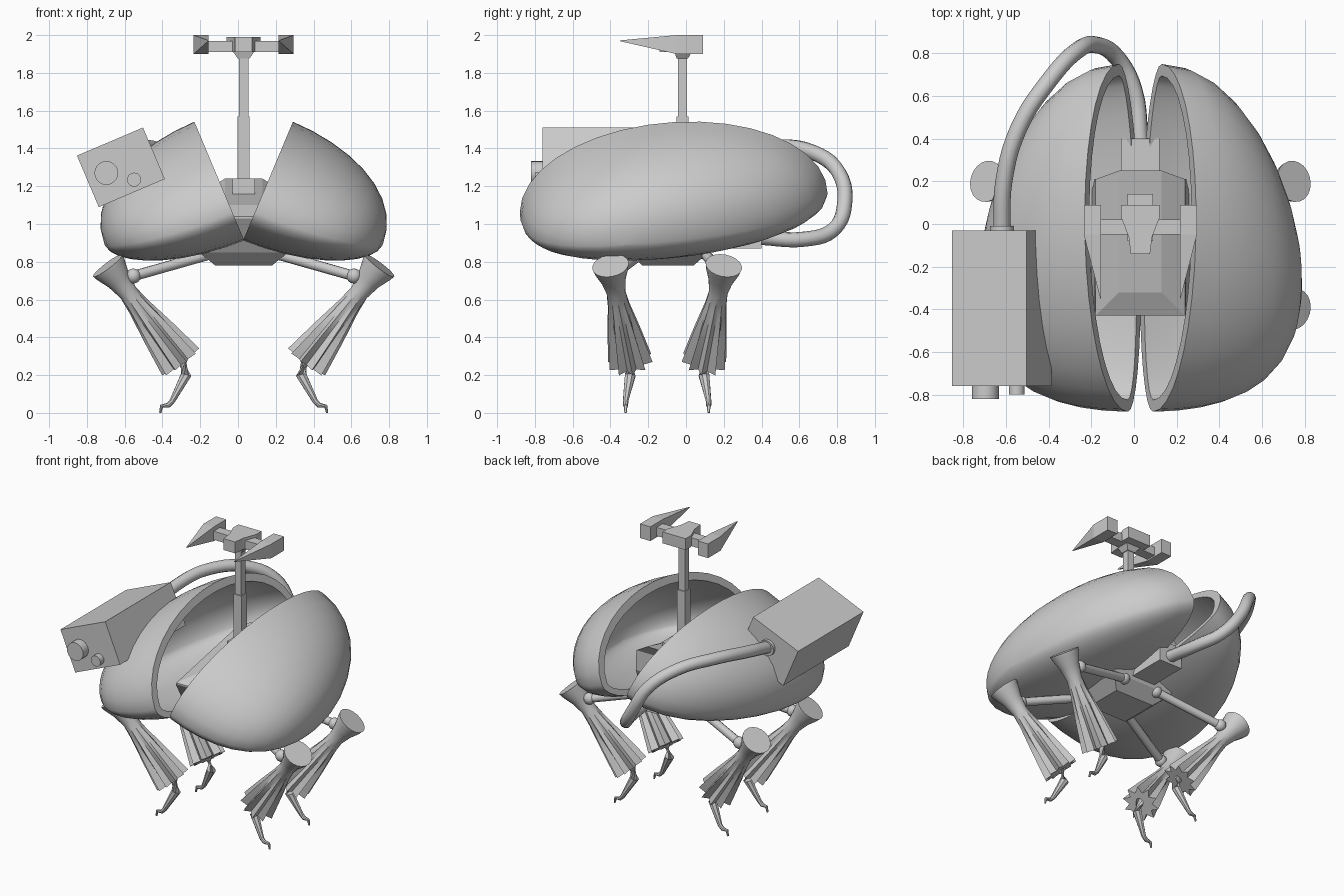
import bpy, bmesh
from math import sin, cos, pi, radians
from mathutils import Vector, Matrix

if "Cube" in bpy.data.objects:
    bpy.data.objects.remove(bpy.data.objects["Cube"])

MID = 0.03                      # x of the symmetry plane
grey = bpy.data.materials.new("plain_grey")
grey.use_nodes = True
COLOUR = (0.6, 0.6, 0.6, 1)
grey.diffuse_color = COLOUR
grey.node_tree.nodes["Principled BSDF"].inputs["Base Color"].default_value = COLOUR


def finish(name, bm, smooth=None):
    bmesh.ops.recalc_face_normals(bm, faces=bm.faces[:])
    mesh = bpy.data.meshes.new(name)
    bm.to_mesh(mesh)
    bm.free()
    obj = bpy.data.objects.new(name, mesh)
    bpy.context.collection.objects.link(obj)
    mesh.materials.append(grey)
    if smooth:
        bpy.ops.object.select_all(action="DESELECT")
        obj.select_set(True)
        bpy.context.view_layer.objects.active = obj
        bpy.ops.object.shade_smooth_by_angle(angle=radians(smooth))
    return obj


def loft(name, rings, smooth=None, cap_ends=True):
    """Skin a list of closed rings that share one vertex count."""
    bm = bmesh.new()
    loops = [[bm.verts.new(p) for p in ring] for ring in rings]
    n = len(rings[0])
    for a, b in zip(loops, loops[1:]):
        for i in range(n):
            j = (i + 1) % n
            bm.faces.new((a[i], a[j], b[j], b[i]))
    if cap_ends:
        bm.faces.new(loops[0])
        bm.faces.new(loops[-1])
    return finish(name, bm, smooth)


def rect(hx, y0, y1, z0, z1=None, x=MID):
    """Rectangle ring, z0 at its front edge and z1 at its back edge."""
    z1 = z0 if z1 is None else z1
    return [(x - hx, y0, z0), (x + hx, y0, z0), (x + hx, y1, z1), (x - hx, y1, z1)]


def box(name, hx, y0, y1, z0, z1, x=MID):
    return loft(name, [rect(hx, y0, y1, z0, x=x), rect(hx, y0, y1, z1, x=x)])


def tube(name, stations, sides=12, smooth=40):
    """Stations are (point, radius, flute depth)."""
    pts = [Vector(s[0]) for s in stations]
    rings = []
    for k, (p, r, flute) in enumerate(stations):
        d = pts[min(k + 1, len(pts) - 1)] - pts[max(k - 1, 0)]
        q = d.to_track_quat("Z", "Y")
        ring = []
        for i in range(sides):
            rad = r * (1 - flute * (i % 2))
            a = 2 * pi * i / sides
            ring.append(pts[k] + q @ Vector((rad * cos(a), rad * sin(a), 0)))
        rings.append(ring)
    return loft(name, rings, smooth)


# Hollow half shells, split along two planes that lean outward
def shell(name, s, seg=36, steps=9):
    up, out = Vector((s * 0.387, 0, 0.922)), Vector((s * 0.922, 0, -0.387))
    hinge = Vector((MID, 0, 0.92))

    def ring(phi, wall):
        pts = []
        for i in range(seg):
            a = 2 * pi * i / seg
            y, v = (0.815 - wall) * cos(a), sin(a)
            t = v * ((0.466 if v > 0 else 0.206) - wall) + 0.065 * y
            lift = 0.206 + t * cos(phi) + 0.05 * sin(phi) ** 2
            p = hinge + up * lift + out * (0.69 - wall) * sin(phi)
            p.y = -0.065 + y * cos(phi) - 0.25 * sin(phi) ** 2
            pts.append(p)
        return pts

    angles = [radians(89) * k / steps for k in range(steps + 1)]
    rings = [ring(a, 0) for a in reversed(angles)] + [ring(a, 0.055) for a in angles]
    return loft(name, rings, 35)


shell("left_shell", 1)
shell("right_shell", -1)

# Central hull with keel, sloped deck and rear block
loft("hull", [rect(0.15, -0.23, 0.04, 0.78), rect(0.235, -0.31, 0.12, 0.85),
              rect(0.215, -0.43, 0.21, 1.03), rect(0.21, -0.43, 0.21, 1.04, 1.17),
              rect(0.1, -0.32, 0.25, 1.1, 1.24)])
box("rear_block", 0.09, 0.1, 0.4, 0.87, 1.02)
box("mast_socket", 0.06, -0.08, 0.14, 1.1, 1.24)

# Telescopic mast
box("mast_lower", 0.032, -0.05, 0.012, 1.18, 1.57)
box("mast_upper", 0.025, -0.043, 0.005, 1.56, 1.9)

# Mast head with crossbar and two pointed prongs
loft("head_neck", [rect(0.03, -0.05, 0.01, 1.875), rect(0.055, -0.06, 0.03, 1.91)])
loft("head_core", [[(MID - w, y, 1.91), (MID + w, y, 1.91), (MID + w, y, 1.99),
                    (MID - w, y, 1.99)] for w, y in
                   ((0.045, -0.14), (0.055, -0.06), (0.09, 0.03), (0.09, 0.09))])
box("head_crossbar", 0.19, -0.05, 0.02, 1.91, 1.97)


def prong(name, s):
    def section(y, inner, outer, z0, z1):
        a, b = MID + s * inner, MID + s * outer
        return [(a, y, z0), (b, y, z0), (b, y, z1), (a, y, z1)]
    loft(name, [section(0.09, 0.185, 0.265, 1.9, 2), section(-0.05, 0.185, 0.265, 1.9, 2),
                section(-0.35, 0.185, 0.188, 1.968, 1.972)])


prong("left_prong", 1)
prong("right_prong", -1)

# Side pod with two barrels, rolled to sit on the right shell
pod = box("side_pod", 0.19, -0.76, -0.03, -0.148, 0.148, x=0)
pod.matrix_world = Matrix.Translation((-0.62, 0, 1.3)) @ Matrix.Rotation(radians(-23), 4, "Y")
for name, x, z, r, y in (("large_barrel", -0.697, 1.27, 0.063, -0.82),
                         ("small_barrel", -0.55, 1.235, 0.037, -0.8)):
    tube(name, [((x, -0.7, z), r, 0), ((x, y, z), r, 0)], 20)
tube("hose_collar", [((-0.62, -0.05, 1.33), 0.055, 0), ((-0.62, -0.01, 1.33), 0.055, 0)], 16)

# Hose from the pod round the back to the rear block
curve = bpy.data.curves.new("hose", "CURVE")
curve.dimensions = "3D"
curve.bevel_depth, curve.bevel_resolution, curve.resolution_u = 0.04, 3, 5
path = [(-0.62, -0.03, 1.33), (-0.61, 0.2, 1.38), (-0.54, 0.45, 1.41), (-0.4, 0.67, 1.38),
        (-0.27, 0.81, 1.27), (-0.18, 0.84, 1.11), (-0.08, 0.78, 0.97), (0, 0.63, 0.92),
        (MID, 0.38, 0.93)]
spline = curve.splines.new("BEZIER")
spline.bezier_points.add(len(path) - 1)
for bp, co in zip(spline.bezier_points, path):
    bp.co = co
    bp.handle_left_type = bp.handle_right_type = "AUTO"
curve.materials.append(grey)
bpy.context.collection.objects.link(bpy.data.objects.new("hose", curve))


# Legs: hip rod, flared knee with pleated cuff, hooked foot
def leg(side, s, end, y_hip, y_knee, y_cuff, y_toe):
    def P(x, y, z):
        return Vector((MID + s * (x - MID), y, z))
    tag = f"{side}_{end}"
    knee, cuff = P(0.75, y_knee, 0.78), P(0.363, y_cuff, 0.27)
    tube(tag + "_hip_rod", [(P(0.1, y_hip, 0.87), 0.028, 0),
                            (P(0.63, y_knee, 0.72), 0.028, 0)], 10)
    for k, f in enumerate((0.12, 0.97)):
        p = P(0.1, y_hip, 0.87).lerp(P(0.63, y_knee, 0.72), f)
        bm = bmesh.new()
        bmesh.ops.create_uvsphere(bm, u_segments=12, v_segments=8, radius=0.04,
                                  matrix=Matrix.Translation(p))
        finish(f"{tag}_joint_{k}", bm, 60)
    tube(tag + "_cuff", [(knee.lerp(cuff, f), r, d) for f, r, d in
                         ((0, 0.098, 0), (0.04, 0.092, 0), (0.15, 0.066, 0), (0.28, 0.05, 0),
                          (0.42, 0.06, 0.1), (0.7, 0.092, 0.3), (1, 0.122, 0.35))], 20, 30)
    tube(tag + "_foot", [(P(0.36, y_cuff, 0.29), 0.032, 0), (P(0.335, y_cuff, 0.2), 0.03, 0),
                         (P(0.41, y_toe, 0.06), 0.015, 0), (P(0.43, y_toe, 0.04), 0.014, 0),
                         (P(0.465, y_toe, 0.035), 0.01, 0), (P(0.472, y_toe, 0), 0.006, 0)], 8)


for side, s in (("left", 1), ("right", -1)):
    leg(side, s, "front", -0.2, -0.4, -0.295, -0.32)
    leg(side, s, "back", 0.08, 0.2, 0.095, 0.12)
